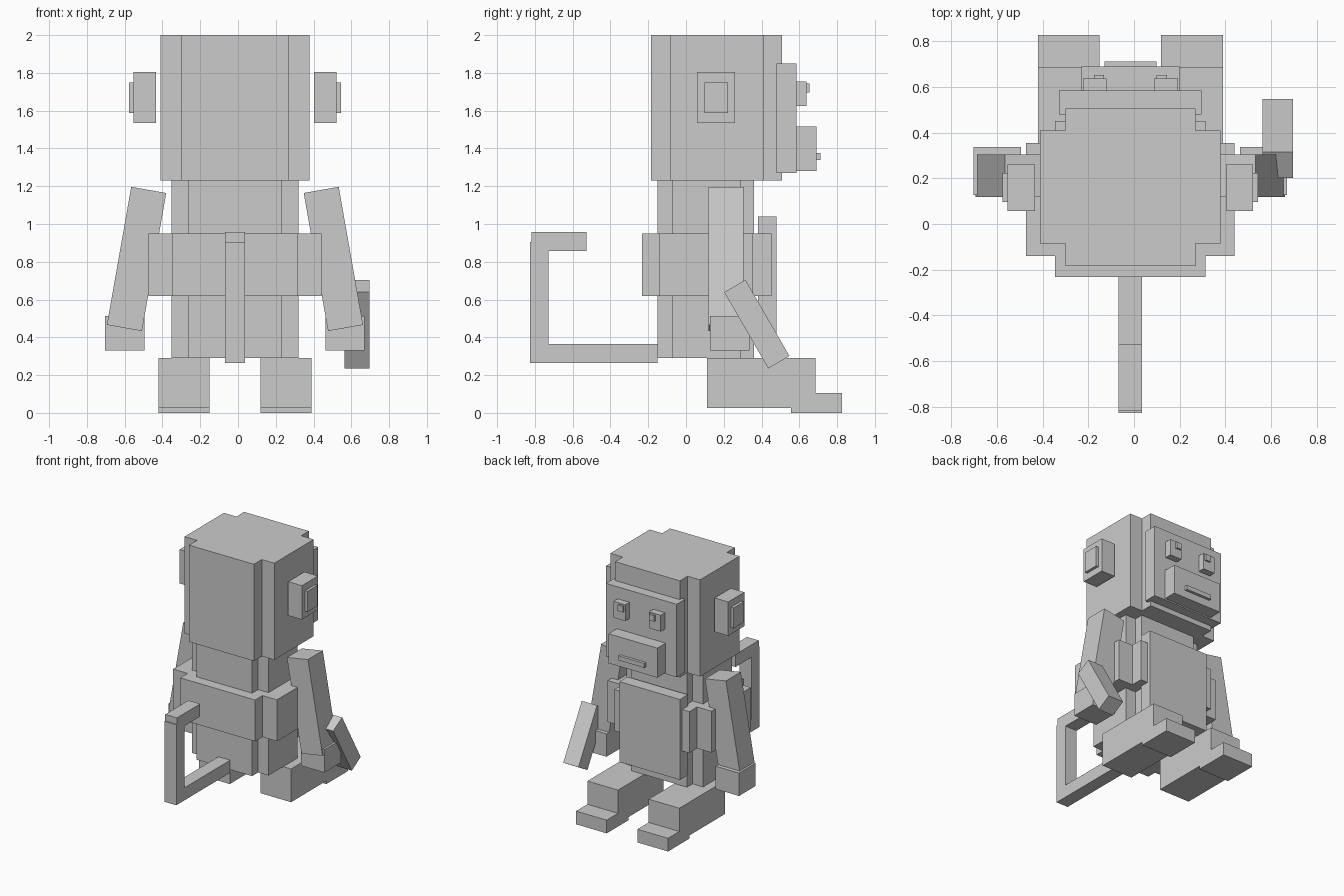
import bpy
import bmesh
import math
from mathutils import Matrix, Vector

MID = -0.016  # x of the body's plane of symmetry

default_cube = bpy.data.objects.get("Cube")
if default_cube:
    bpy.data.objects.remove(default_cube, do_unlink=True)

# One plain grey for everything
grey = bpy.data.materials.new("plain_grey")
grey.use_nodes = True
colour = (0.6, 0.6, 0.6, 1)
grey.diffuse_color = colour
grey.node_tree.nodes["Principled BSDF"].inputs["Base Color"].default_value = colour


def add_object(name, bm):
    """Turn a bmesh into a grey, flat-shaded object."""
    bmesh.ops.recalc_face_normals(bm, faces=bm.faces[:])
    mesh = bpy.data.meshes.new(name)
    bm.to_mesh(mesh)
    bm.free()
    mesh.materials.append(grey)
    obj = bpy.data.objects.new(name, mesh)
    bpy.context.collection.objects.link(obj)
    return obj


def block(name, x, y, z, tilt=0, axis='X'):
    """Box from low and high limits on each axis, tilted about its centre."""
    limits = (x, y, z)
    centre = Vector([(low + high) / 2 for low, high in limits])
    size = Vector([high - low for low, high in limits])
    turn = Matrix.Rotation(math.radians(tilt), 4, axis)
    bm = bmesh.new()
    bmesh.ops.create_cube(bm, size=1, matrix=turn @ Matrix.Diagonal(size).to_4x4())
    obj = add_object(name, bm)
    obj.location = centre
    return obj


def middle_block(name, half_width, y, z):
    return block(name, (MID - half_width, MID + half_width), y, z)


def pair(name, inner, outer, y, z, lean=0):
    """Matching boxes on both sides, given as distances from the middle."""
    block("left_" + name, (MID + inner, MID + outer), y, z, -lean, 'Y')
    block("right_" + name, (MID - outer, MID - inner), y, z, lean, 'Y')


def notched_block(name, wide, narrow, long_y, short_y, z):
    """Upright prism whose four corners are notched out."""
    back, front = long_y
    inner_back, inner_front = short_y
    half = [(narrow, back), (narrow, inner_back), (wide, inner_back),
            (wide, inner_front), (narrow, inner_front), (narrow, front)]
    outline = half + [(-x, y) for x, y in reversed(half)]
    bottom, top = z
    bm = bmesh.new()
    base = bm.faces.new([bm.verts.new((MID + x, y, bottom)) for x, y in outline])
    grown = bmesh.ops.extrude_face_region(bm, geom=[base], use_keep_orig=True)
    moved = [g for g in grown["geom"] if isinstance(g, bmesh.types.BMVert)]
    bmesh.ops.translate(bm, verts=moved, vec=(0, 0, top - bottom))
    return add_object(name, bm)


# Head, body and waist band
notched_block("head", wide=0.395, narrow=0.285,
              long_y=(-0.185, 0.507), short_y=(-0.085, 0.41), z=(1.23, 2))
notched_block("torso", wide=0.337, narrow=0.245,
              long_y=(-0.15, 0.36), short_y=(-0.075, 0.29), z=(0.29, 1.23))
notched_block("waist_band", wide=0.457, narrow=0.33,
              long_y=(-0.233, 0.452), short_y=(-0.14, 0.355), z=(0.62, 0.95))
middle_block("belly_plate", half_width=0.267, y=(0.38, 0.48), z=(0.4, 1.04))

# Face
middle_block("face_mask", half_width=0.312, y=(0.48, 0.585), z=(1.27, 1.85))
middle_block("muzzle", half_width=0.215, y=(0.58, 0.69), z=(1.28, 1.515))
middle_block("mouth", half_width=0.114, y=(0.68, 0.712), z=(1.34, 1.375))
pair("eye", inner=0.104, outer=0.208, y=(0.58, 0.638), z=(1.625, 1.755))
pair("pupil", inner=0.115, outer=0.16, y=(0.63, 0.653), z=(1.697, 1.745))

# Ears
pair("ear", inner=0.418, outer=0.538, y=(0.057, 0.26), z=(1.535, 1.805))
pair("ear_pad", inner=0.53, outer=0.56, y=(0.097, 0.223), z=(1.587, 1.75))

# Arms lean inward at the top, with hands hanging upright
pair("arm", inner=0.427, outer=0.615, y=(0.118, 0.305), z=(0.444, 1.186), lean=10)
pair("hand", inner=0.48, outer=0.687, y=(0.128, 0.337), z=(0.33, 0.512))

# Object held in the left hand
block("held_bar", (0.563, 0.697), (0.31, 0.44), (0.237, 0.703), tilt=30, axis='X')

# Legs and feet
pair("leg", inner=0.135, outer=0.405, y=(0.112, 0.685), z=(0.025, 0.29))
pair("foot", inner=0.135, outer=0.405, y=(0.555, 0.827), z=(0, 0.105))

# Tail
middle_block("tail_base", half_width=0.052, y=(-0.827, -0.15), z=(0.265, 0.365))
middle_block("tail_upright", half_width=0.052, y=(-0.827, -0.727), z=(0.36, 0.905))
middle_block("tail_tip", half_width=0.052, y=(-0.818, -0.527), z=(0.857, 0.957))
